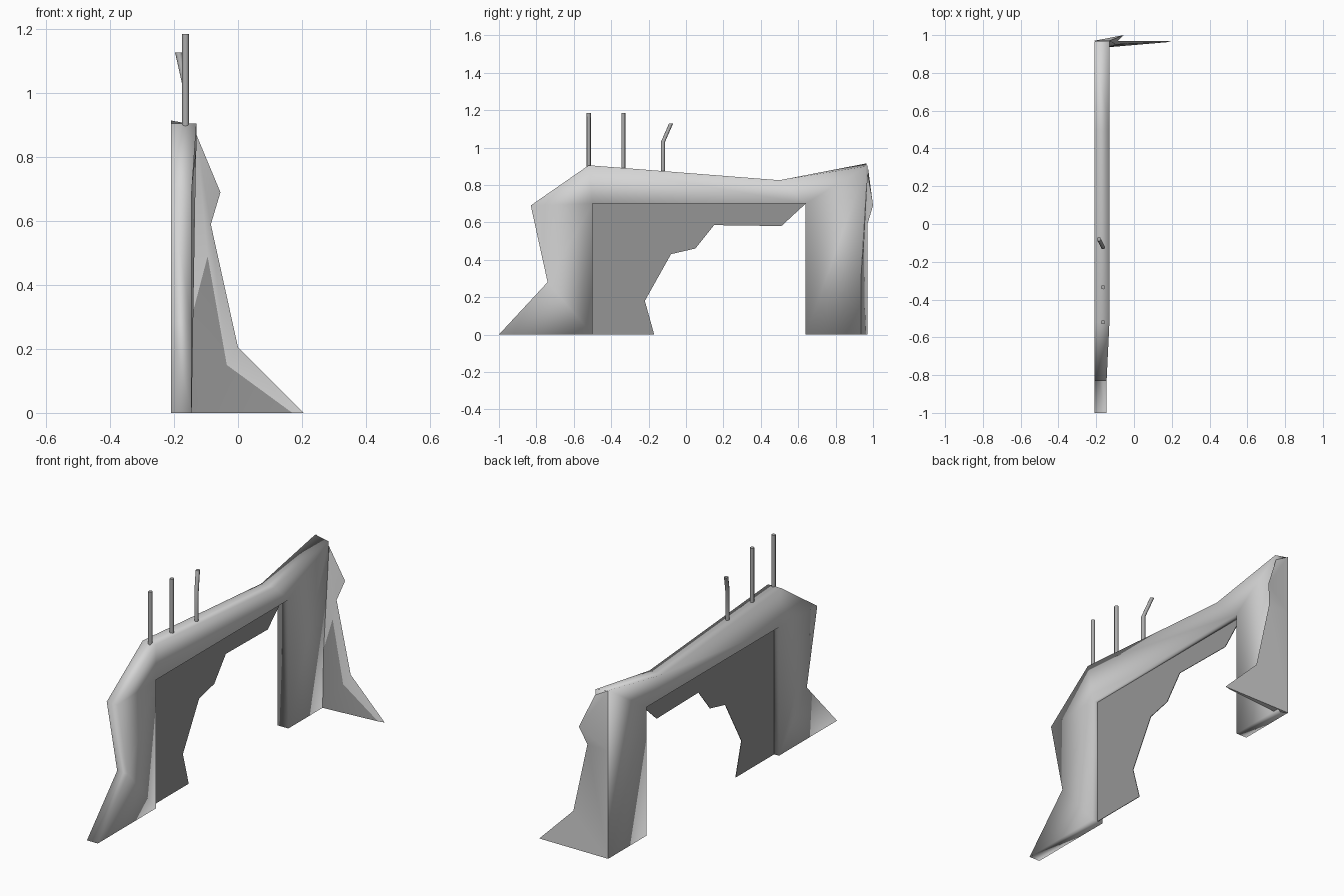
import bpy, bmesh, math
from mathutils import Vector

old = bpy.data.objects.get("Cube")
if old:
    bpy.data.objects.remove(old)


def grey(name, value):
    mat = bpy.data.materials.new(name)
    mat.use_nodes = True
    colour = (value, value, value, 1)
    mat.diffuse_color = colour
    mat.node_tree.nodes["Principled BSDF"].inputs["Base Color"].default_value = colour
    return mat


LIGHT = grey("light_grey", 0.66)
DARK = grey("dark_grey", 0.3)
ROD = grey("rod_grey", 0.42)


def finish(name, bm, angle, *mats):
    """Turn a bmesh into an object, smooth below the given angle."""
    bmesh.ops.recalc_face_normals(bm, faces=bm.faces)
    mesh = bpy.data.meshes.new(name)
    bm.to_mesh(mesh)
    bm.free()
    ob = bpy.data.objects.new(name, mesh)
    bpy.context.collection.objects.link(ob)
    for mat in mats:
        mesh.materials.append(mat)
    bpy.ops.object.select_all(action='DESELECT')
    ob.select_set(True)
    bpy.context.view_layer.objects.active = ob
    bpy.ops.object.shade_smooth_by_angle(angle=math.radians(angle))


def build(name, points, faces, angle, dark=""):
    """Faces are strings of point letters; the one named dark is darker."""
    bm = bmesh.new()
    v = {k: bm.verts.new(p) for k, p in points.items()}
    for f in faces.split():
        bm.faces.new([v[k] for k in f]).material_index = int(f == dark)
    finish(name, bm, angle, LIGHT, DARK)


BACK, FRONT = -0.21, -0.145

# Wall frame round the opening: (y, z, x of the inner side)
outline = {
    "A": (-1, 0, FRONT), "B": (-0.74, 0.28, FRONT), "C": (-0.83, 0.69, FRONT),
    "D": (-0.52, 0.905, -0.13), "E": (0.5, 0.825, -0.13),
    "F": (0.965, 0.9, -0.13), "G": (0.965, 0, FRONT),
    "H": (0.64, 0, FRONT), "I": (0.64, 0.7, FRONT),
    "J": (-0.5, 0.7, FRONT), "K": (-0.5, 0, FRONT)}
pts, faces = {}, []
for k, (y, z, x) in outline.items():
    pts[k] = (x, y, z)
    pts[k.lower()] = (BACK, y, z + (0.015 if k == "F" else 0))
for f in ("ABK", "BCJK", "CDJ", "DEIJ", "EFI", "FGHI"):
    faces += [f, f.lower()[::-1]]
loop = "ABCDEFGHIJK"
for a, b in zip(loop, loop[1:] + loop[0]):
    faces.append(a + b + b.lower() + a.lower())
build("wall_frame", pts, " ".join(faces), 100)

# Broken side wing, thick at the corner and thin at its rim
wing = {
    "a": (BACK, 0.97, 0), "b": (0.205, 0.97, 0), "c": (0, 0.97, 0.205),
    "d": (-0.085, 0.97, 0.59), "e": (-0.055, 1.0, 0.69),
    "f": (-0.13, 0.97, 0.87), "g": (BACK, 0.97, 0.916), "h": (BACK, 0.97, 0.59),
    "p": (FRONT, 0.935, 0), "q": (0.17, 0.962, 0), "r": (-0.035, 0.955, 0.15),
    "s": (-0.095, 0.95, 0.49), "t": (FRONT, 0.935, 0.3)}
build("side_wing", wing,
      "abc acd adh hde heg gef pqrst qbcr rcds sdef tsf abqp", 60, "pqrst")

# Jagged remains of the infill panel
bm = bmesh.new()
jagged = [(-0.5, 0), (-0.5, 0.7), (0.64, 0.7), (0.51, 0.58), (0.15, 0.585),
          (0.05, 0.46), (-0.08, 0.43), (-0.22, 0.18), (-0.17, 0)]
face = bm.faces.new([bm.verts.new((-0.178, y, z)) for y, z in jagged])
out = bmesh.ops.extrude_face_region(bm, geom=[face])
for v in out["geom"]:
    if isinstance(v, bmesh.types.BMVert):
        v.co.x -= 0.003
finish("broken_panel", bm, 30, DARK)


# Bare rods standing on the wall
def rod(name, path, sides=8, radius=0.011):
    bm = bmesh.new()
    rings = []
    for p in path:
        rings.append([bm.verts.new(Vector(p) + radius * Vector(
            (math.cos(i * math.tau / sides), math.sin(i * math.tau / sides), 0)))
            for i in range(sides)])
    for lo, hi in zip(rings, rings[1:]):
        for i in range(sides):
            j = (i + 1) % sides
            bm.faces.new((lo[i], lo[j], hi[j], hi[i]))
    bm.faces.new(rings[0][::-1])
    bm.faces.new(rings[-1])
    finish(name, bm, 50, ROD)


ROD_X = -0.164
rod("front_rod", [(ROD_X, -0.52, 0.87), (ROD_X, -0.52, 1.185)])
rod("middle_rod", [(ROD_X, -0.335, 0.86), (ROD_X, -0.335, 1.185)])
rod("bent_rod", [(ROD_X, -0.123, 0.85), (ROD_X, -0.123, 1.03), (-0.186, -0.08, 1.128)])
